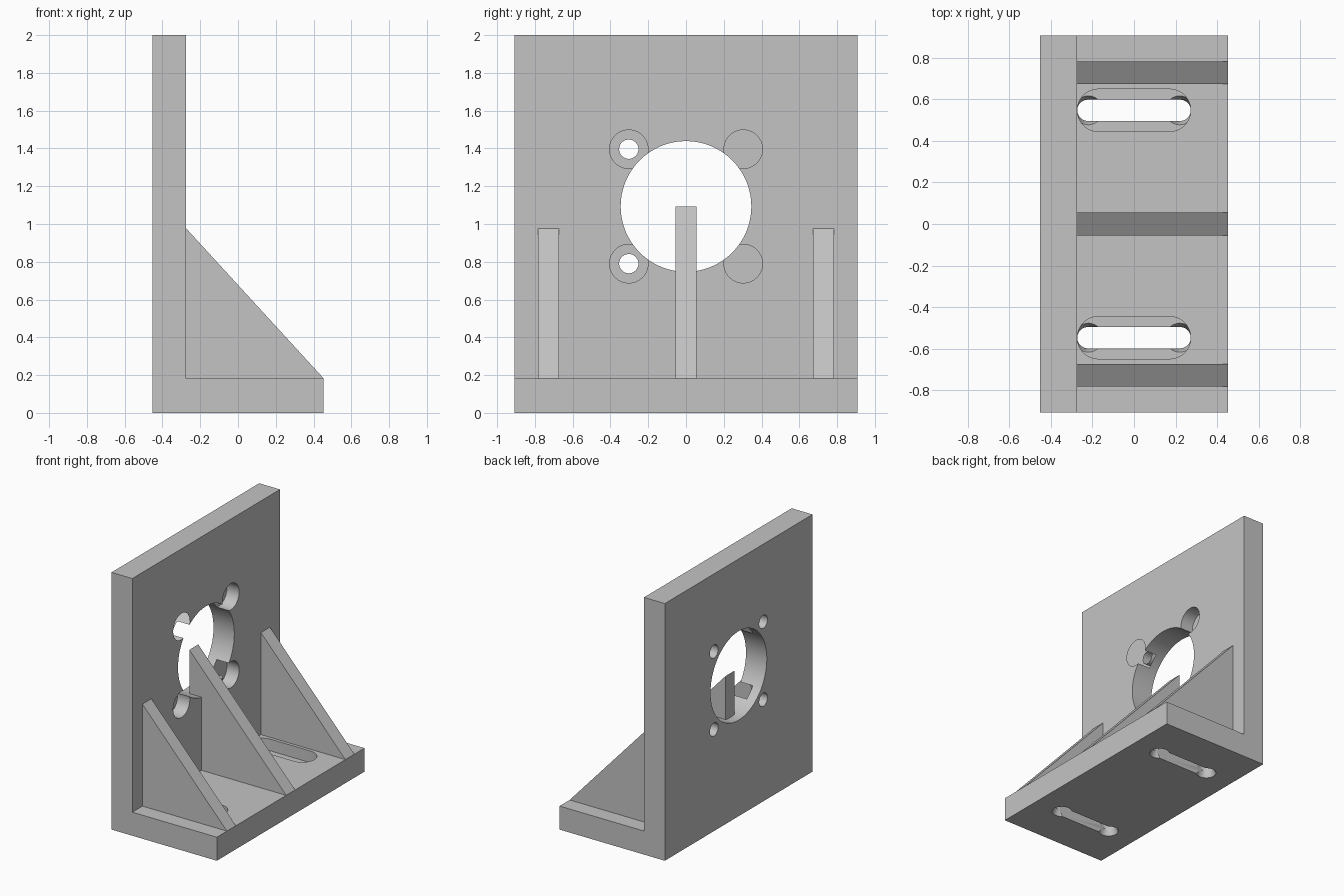
import bpy
import bmesh
from math import pi, cos, sin
from mathutils import Matrix, Vector

default = bpy.data.objects.get("Cube")
if default:
    bpy.data.objects.remove(default, do_unlink=True)

grey = bpy.data.materials.new("light grey")
grey.use_nodes = True
colour = (0.55, 0.55, 0.55, 1)
grey.diffuse_color = colour
grey.node_tree.nodes["Principled BSDF"].inputs["Base Color"].default_value = colour

FRONT, BACK, INNER = 0.453, -0.453, -0.274   # x limits of base and wall
HALF, BASE_TOP, TOP = 0.907, 0.183, 2.0
BORE_Z = 1.093


def add_object(name, bm):
    bmesh.ops.recalc_face_normals(bm, faces=bm.faces)
    mesh = bpy.data.meshes.new(name)
    bm.to_mesh(mesh)
    bm.free()
    mesh.materials.append(grey)
    obj = bpy.data.objects.new(name, mesh)
    bpy.context.collection.objects.link(obj)
    return obj


def prism(name, points, direction):
    """Extrude a closed outline along a direction."""
    bm = bmesh.new()
    face = bm.faces.new([bm.verts.new(p) for p in points])
    new = bmesh.ops.extrude_face_region(bm, geom=[face])["geom"]
    verts = [v for v in new if isinstance(v, bmesh.types.BMVert)]
    bmesh.ops.translate(bm, verts=verts, vec=Vector(direction))
    return add_object(name, bm)


def cylinder(name, r1, r2, depth, matrix):
    bm = bmesh.new()
    bmesh.ops.create_cone(bm, cap_ends=True, segments=64, radius1=r1,
                          radius2=r2, depth=depth, matrix=matrix)
    return add_object(name, bm)


def x_cylinder(name, radius, x0, x1, y, z):
    place = Matrix.Translation(((x0 + x1) / 2, y, z)) @ Matrix.Rotation(pi / 2, 4, "Y")
    return cylinder(name, radius, radius, x1 - x0, place)


def slot(name, reach, radius, y, z0, z1):
    """Rounded slot running along x."""
    points = []
    for side in (1, -1):
        for i in range(25):
            a = -pi / 2 + pi * i / 24
            points.append((side * (reach - radius + radius * cos(a)),
                           y + side * radius * sin(a), z0))
    return prism(name, points, (0, 0, z1 - z0))


def cut(target, cutter):
    cutter.hide_render = True
    mod = target.modifiers.new("cut", "BOOLEAN")
    mod.operation = "DIFFERENCE"
    mod.solver = "EXACT"
    mod.object = cutter
    bpy.context.view_layer.objects.active = target
    bpy.ops.object.modifier_apply(modifier=mod.name)
    bpy.data.objects.remove(cutter, do_unlink=True)


# L-shaped body: base and upright wall
profile = [(BACK, 0), (FRONT, 0), (FRONT, BASE_TOP), (INNER, BASE_TOP),
           (INNER, TOP), (BACK, TOP)]
body = prism("angle_body", [(x, -HALF, z) for x, z in profile], (0, 2 * HALF, 0))

# Large bore with four counterbored screw holes
cut(body, x_cylinder("bore_cutter", 0.346, -0.6, 0, 0, BORE_Z))
for sy in (-1, 1):
    for sz in (-1, 1):
        y, z = sy * 0.303, BORE_Z + sz * 0.303
        cut(body, x_cylinder("hole_cutter", 0.051, -0.6, -0.2, y, z))
        cut(body, x_cylinder("counterbore_cutter", 0.102, INNER - 0.105, -0.15, y, z))

# Recessed base slots with flared ends
FLOOR = 0.092
for y in (-0.547, 0.547):
    cut(body, slot("slot_cutter", 0.273, 0.051, y, -0.1, 0.3))
    for x in (-0.22, 0.22):
        for z, r1, r2 in ((FLOOR / 4, 0.07, 0.051), (FLOOR * 3 / 4, 0.051, 0.07)):
            place = Matrix.Translation((x, y, z))
            cut(body, cylinder("flare_cutter", r1, r2, FLOOR / 2 + 0.002, place))
    cut(body, slot("recess_cutter", 0.273, 0.102, y, FLOOR, 0.3))

# Triangular ribs; the middle one reaches into the bore
ribs = []
for name, y in (("right_rib", -0.728), ("middle_rib", 0), ("left_rib", 0.728)):
    outline = [(-0.38, BASE_TOP), (FRONT, BASE_TOP), (-0.38, 1.092)]
    ribs.append(prism(name, [(x, y - 0.055, z) for x, z in outline], (0, 0.11, 0)))

# Smooth round walls, keep machined edges sharp
bpy.ops.object.select_all(action="DESELECT")
for obj in [body] + ribs:
    obj.select_set(True)
bpy.context.view_layer.objects.active = body
bpy.ops.object.shade_smooth_by_angle(angle=pi / 6)
